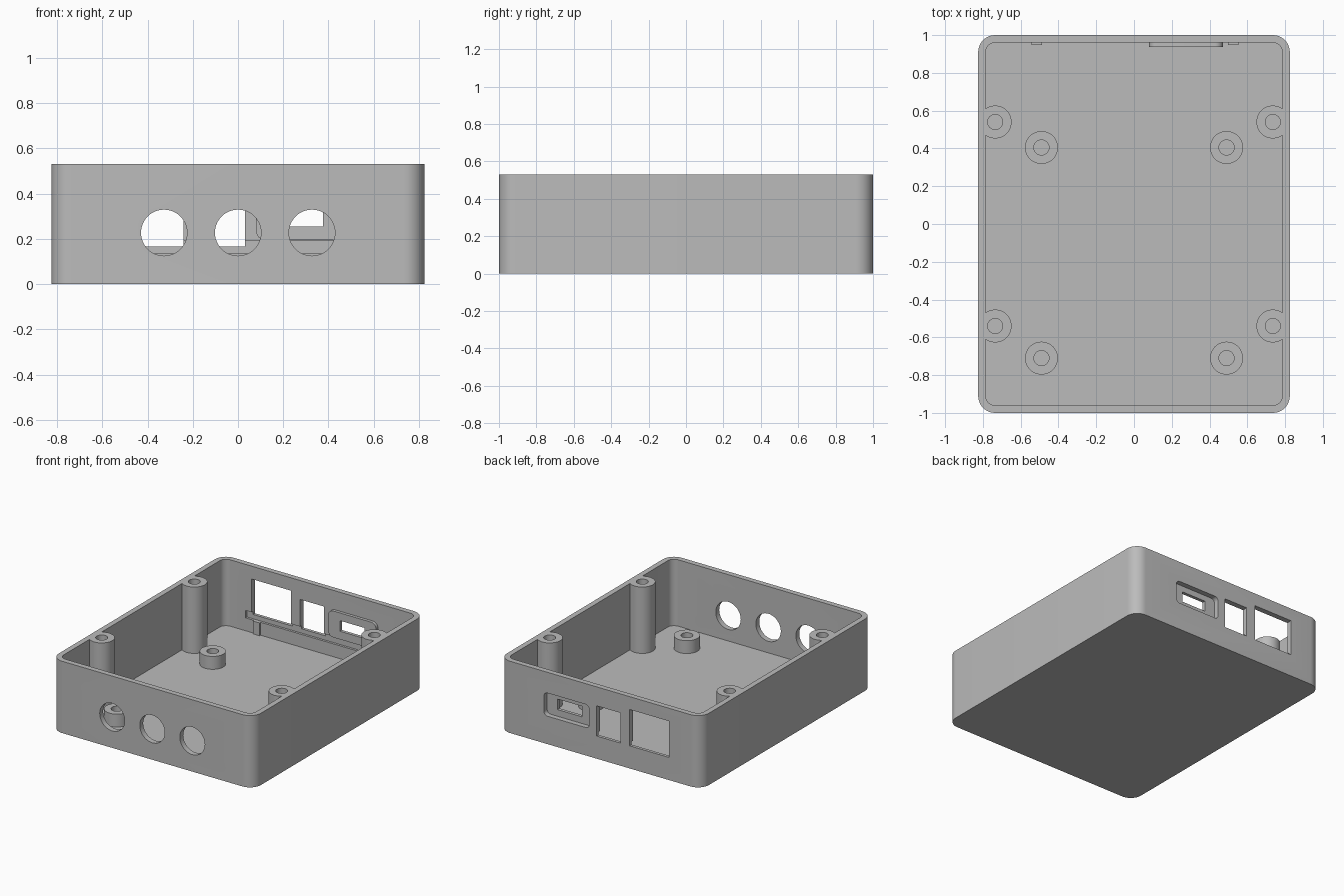
import bpy, bmesh, math
from mathutils import Matrix

if "Cube" in bpy.data.objects:
    bpy.data.objects.remove(bpy.data.objects["Cube"])

grey = bpy.data.materials.new("matte grey")
grey.use_nodes = True
grey.diffuse_color = (0.5, 0.5, 0.5, 1)
grey.node_tree.nodes["Principled BSDF"].inputs["Base Color"].default_value = (0.5, 0.5, 0.5, 1)

TOP, FLOOR, BOARD = 0.53, 0.04, 0.135
TO_BACK = Matrix.Rotation(math.pi / 2, 4, "X")


def finish(name, bm):
    bmesh.ops.recalc_face_normals(bm, faces=bm.faces)
    mesh = bpy.data.meshes.new(name)
    bm.to_mesh(mesh)
    bm.free()
    mesh.materials.append(grey)
    ob = bpy.data.objects.new(name, mesh)
    bpy.context.collection.objects.link(ob)
    return ob


def slab(name, u, v, w, radius=0, along_y=False, steps=10):
    """Rounded rectangle u by v, extruded over w (along z, or along y with u = x, v = z)."""
    bm = bmesh.new()
    w0, w1 = (-w[1], -w[0]) if along_y else w
    points = []
    corners = ((u[1], v[1], -1, -1), (u[0], v[1], 1, -1), (u[0], v[0], 1, 1), (u[1], v[0], -1, 1))
    for i, (a, b, sa, sb) in enumerate(corners):
        for k in range(steps + 1 if radius else 1):
            t = math.pi / 2 * (i + k / steps)
            points.append((a + radius * (sa + math.cos(t)), b + radius * (sb + math.sin(t)), w0))
    face = bm.faces.new([bm.verts.new(p) for p in points])
    out = bmesh.ops.extrude_face_region(bm, geom=[face])
    moved = [g for g in out["geom"] if isinstance(g, bmesh.types.BMVert)]
    bmesh.ops.translate(bm, vec=(0, 0, w1 - w0), verts=moved)
    if along_y:
        bm.transform(TO_BACK)
    return finish(name, bm)


def rod(name, x, v, radius, w, along_y=False):
    """Cylinder over w along z at (x, v), or along y at height v."""
    bm = bmesh.new()
    bmesh.ops.create_cone(bm, cap_ends=True, segments=48, radius1=radius, radius2=radius, depth=w[1] - w[0])
    mid = (w[0] + w[1]) / 2
    if along_y:
        bm.transform(TO_BACK)
    bm.transform(Matrix.Translation((x, mid, v) if along_y else (x, v, mid)))
    return finish(name, bm)


def combine(target, tool, operation):
    mod = target.modifiers.new(operation, "BOOLEAN")
    mod.operation, mod.object, mod.solver = operation, tool, "EXACT"
    bpy.context.view_layer.objects.active = target
    bpy.ops.object.modifier_apply(modifier=mod.name)
    bpy.data.objects.remove(tool)


# Open tray with rounded corners
case = slab("enclosure_base", (-0.825, 0.825), (-1, 1), (0, TOP), 0.09)
combine(case, slab("cavity", (-0.785, 0.785), (-0.96, 0.96), (FLOOR, 0.7), 0.05), "DIFFERENCE")

# Lid posts in the side walls and shorter board posts, each with a screw bore
posts = []
for side in (-1, 1):
    posts += [(side * 0.735, y, TOP, 0.2) for y in (-0.54, 0.54)]
    posts += [(side * 0.49, y, BOARD, FLOOR) for y in (-0.71, 0.405)]
for x, y, top, bore_end in posts:
    combine(case, rod("post", x, y, 0.087, (0.02, top)), "UNION")
for x, y, top, bore_end in posts:
    combine(case, rod("bore", x, y, 0.04, (bore_end, top + 0.05)), "DIFFERENCE")

# Three round holes in the front wall
for x in (-0.327, 0, 0.327):
    combine(case, rod("front_hole", x, 0.227, 0.102, (-1.1, -0.93), True), "DIFFERENCE")

# Board groove along the inside of the back wall, with a small rib near each end
combine(case, slab("groove", (-0.61, 0.61), (BOARD, 0.19), (0.9, 0.977), 0, True), "DIFFERENCE")
for x in (-0.515, 0.525):
    combine(case, slab("rib", (x - 0.028, x + 0.028), (0.02, BOARD), (0.948, 0.97), 0, True), "UNION")

# Raised socket surround on the inside, recessed on the outside, with a slot through it
combine(case, slab("surround", (0.08, 0.47), (0.195, 0.39), (0.938, 0.98), 0.04, True), "UNION")
combine(case, slab("recess", (0.09, 0.46), (0.206, 0.377), (0.962, 1.1), 0.03, True), "DIFFERENCE")
combine(case, slab("slot", (0.175, 0.375), (0.255, 0.333), (0.85, 1.1), 0, True), "DIFFERENCE")

# Two rectangular socket openings in the back wall
for left, right, top in ((-0.56, -0.24, 0.435), (-0.165, 0.03, 0.39)):
    combine(case, slab("opening", (left, right), (0.167, top), (0.85, 1.1), 0, True), "DIFFERENCE")

# Smooth rounds, crisp edges
bpy.ops.object.select_all(action="DESELECT")
case.select_set(True)
bpy.context.view_layer.objects.active = case
bpy.ops.object.shade_smooth_by_angle(angle=math.radians(30))
